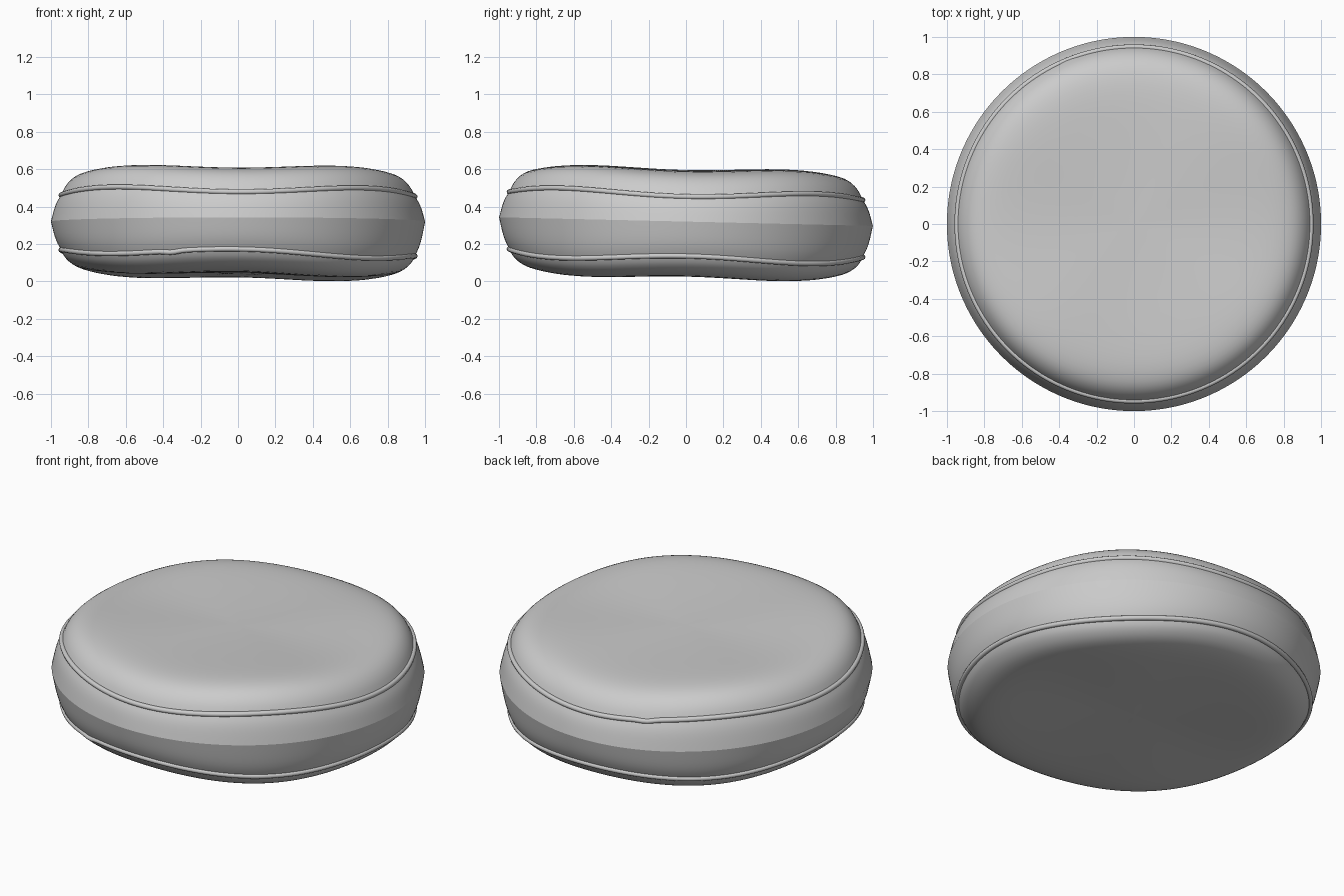
import bpy, math

if "Cube" in bpy.data.objects:
    bpy.data.objects.remove(bpy.data.objects["Cube"])

SEGS = 96
# half profiles from the side crease to the centre: radius, height from mid plane
TOP = [(1, 0), (.991, .035), (.98, .075), (.965, .11), (.945, .137), (.93, .175),
       (.905, .21), (.87, .24), (.82, .26), (.75, .271), (.65, .274), (.5, .272), (.3, .268), (.12, .266)]
BOTTOM = [(1, 0), (.991, .04), (.98, .085), (.965, .125), (.945, .16), (.93, .195),
          (.905, .22), (.87, .245), (.82, .262), (.75, .272), (.65, .276), (.5, .275), (.3, .272), (.12, .27)]


def surface(r, h, a, side):
    """Point on the cushion: puffed at the four diagonals, slightly tilted."""
    x, y = r * math.cos(a), r * math.sin(a)
    grow = min(1, h / .14)                      # zero at the crease
    puff = .03 * grow * (r / .95) ** 2 * (1 - math.cos(4 * a)) / 2
    z = .32 - .023 * y + side * (h + puff)
    if side < 0:
        z -= (.008 + .017 * x) * grow
    else:
        z -= .004 * x * grow
    return (x, y, z)


def cushion_half(name, profile, side):
    verts, faces = [], []
    for r, h in profile:
        verts += [surface(r, h, math.tau * i / SEGS, side) for i in range(SEGS)]
    verts.append(surface(0, profile[-1][1], 0, side))
    for k in range(len(profile) - 1):
        for i in range(SEGS):
            j = (i + 1) % SEGS
            faces.append((k * SEGS + i, k * SEGS + j, (k + 1) * SEGS + j, (k + 1) * SEGS + i))
    last = (len(profile) - 1) * SEGS
    faces += [(last + i, last + (i + 1) % SEGS, len(verts) - 1) for i in range(SEGS)]
    if side < 0:
        faces = [f[::-1] for f in faces]
    me = bpy.data.meshes.new(name)
    me.from_pydata(verts, [], faces)
    me.shade_smooth()
    ob = bpy.data.objects.new(name, me)
    bpy.context.collection.objects.link(ob)
    sub = ob.modifiers.new("smooth", 'SUBSURF')
    sub.levels = sub.render_levels = 1
    return ob


def piping(name, profile, side, joint):
    """Round cord along the seam, with a small kink where its ends meet."""
    r, h = profile[4]
    n = 192
    cu = bpy.data.curves.new(name, 'CURVE')
    cu.dimensions = '3D'
    cu.bevel_depth = .014
    cu.bevel_resolution = 3
    sp = cu.splines.new('POLY')
    sp.points.add(n - 1)
    for i in range(n):
        a = math.tau * i / n
        x, y, z = surface(r, h, a, side)
        d = (a - math.radians(joint)) / .05
        z -= .008 * math.exp(-d * d)
        sp.points[i].co = (x, y, z, 1)
    sp.use_cyclic_u = True
    sp.use_smooth = True
    ob = bpy.data.objects.new(name, cu)
    bpy.context.collection.objects.link(ob)
    return ob


# padded cushion body
cushion_half("cushion_top", TOP, 1)
cushion_half("cushion_bottom", BOTTOM, -1)

# piping cords along both seams
piping("piping_top", TOP, 1, 112)
piping("piping_bottom", BOTTOM, -1, 248)

# stand the cushion on the ground
low = min(v.co.z for v in bpy.data.objects["cushion_bottom"].data.vertices)
for ob in bpy.context.collection.objects:
    ob.location.z -= low
